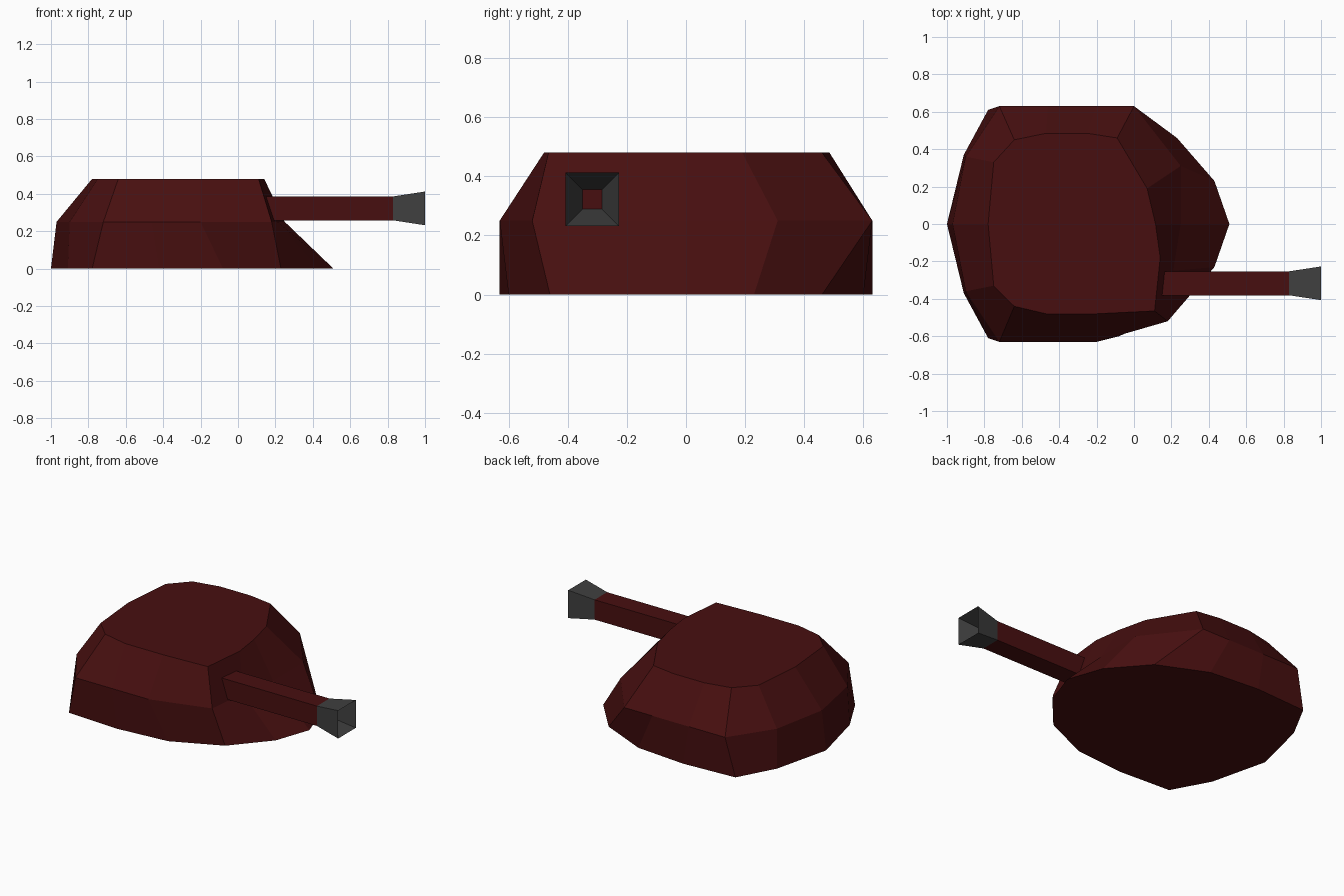
import bpy, bmesh

cube = bpy.data.objects.get("Cube")
if cube:
    bpy.data.objects.remove(cube, do_unlink=True)


def material(name, color):
    mat = bpy.data.materials.new(name)
    mat.use_nodes = True
    mat.diffuse_color = color
    bsdf = next(n for n in mat.node_tree.nodes if n.type == 'BSDF_PRINCIPLED')
    bsdf.inputs["Base Color"].default_value = color
    return mat


red = material("dark red", (0.064, 0.0048, 0.005, 1))
grey = material("dark grey", (0.05, 0.05, 0.05, 1))


def loft(name, rings, mats, last_material=0):
    """Join successive rings of points with quads and cap both ends."""
    bm = bmesh.new()
    loops = [[bm.verts.new(p) for p in ring] for ring in rings]
    for a, b in zip(loops, loops[1:]):
        for i in range(len(a)):
            j = (i + 1) % len(a)
            bm.faces.new((a[i], a[j], b[j], b[i]))
    bm.faces.new(loops[0][::-1])
    bm.faces.new(loops[-1]).material_index = last_material
    bmesh.ops.recalc_face_normals(bm, faces=bm.faces)
    mesh = bpy.data.meshes.new(name)
    bm.to_mesh(mesh)
    bm.free()
    for mat in mats:
        mesh.materials.append(mat)
    obj = bpy.data.objects.new(name, mesh)
    bpy.context.collection.objects.link(obj)
    return obj


def at_height(points, z):
    return [(x, y, z) for x, y in points]


# Turret shell: symmetric foot, with a cheek on the gun side above it
half = [(-.91, .37), (-.78, .61), (-.42, .63), (-.08, .60), (.23, .46), (.43, .23)]
foot = [(-1, 0)] + half + [(.51, 0)] + [(x, -y) for x, y in reversed(half)]
waist = [(-.97, 0), (-.90, .36), (-.72, .63), (-.46, .63), (-.20, .63), (0, .63),
         (.25, .31), (.25, 0), (.21, -.25), (.18, -.52), (-.20, -.63),
         (-.46, -.63), (-.72, -.63), (-.90, -.36)]
roof = [(-.78, 0), (-.75, .33), (-.64, .45), (-.47, .485), (-.25, .485), (-.09, .46),
        (.07, .19), (.115, 0), (.14, -.18), (.11, -.465), (-.20, -.48),
        (-.47, -.48), (-.64, -.44), (-.75, -.33)]
loft("turret_shell", [at_height(foot, 0), at_height(waist, .25), at_height(roof, .48)], [red])


def square(x, radius):
    """Square ring across the barrel axis."""
    corners = ((-1, -1), (1, -1), (1, 1), (-1, 1))
    return [(x, -.317 + radius * u, .322 + radius * v) for u, v in corners]


# Square gun barrel
loft("gun_barrel", [square(.05, .064), square(.83, .064)], [red])

# Flared muzzle with a hollow funnel ending in the red bore
loft("muzzle", [square(.83, .064), square(1, .09), square(.84, .033)], [grey, red], 1)
